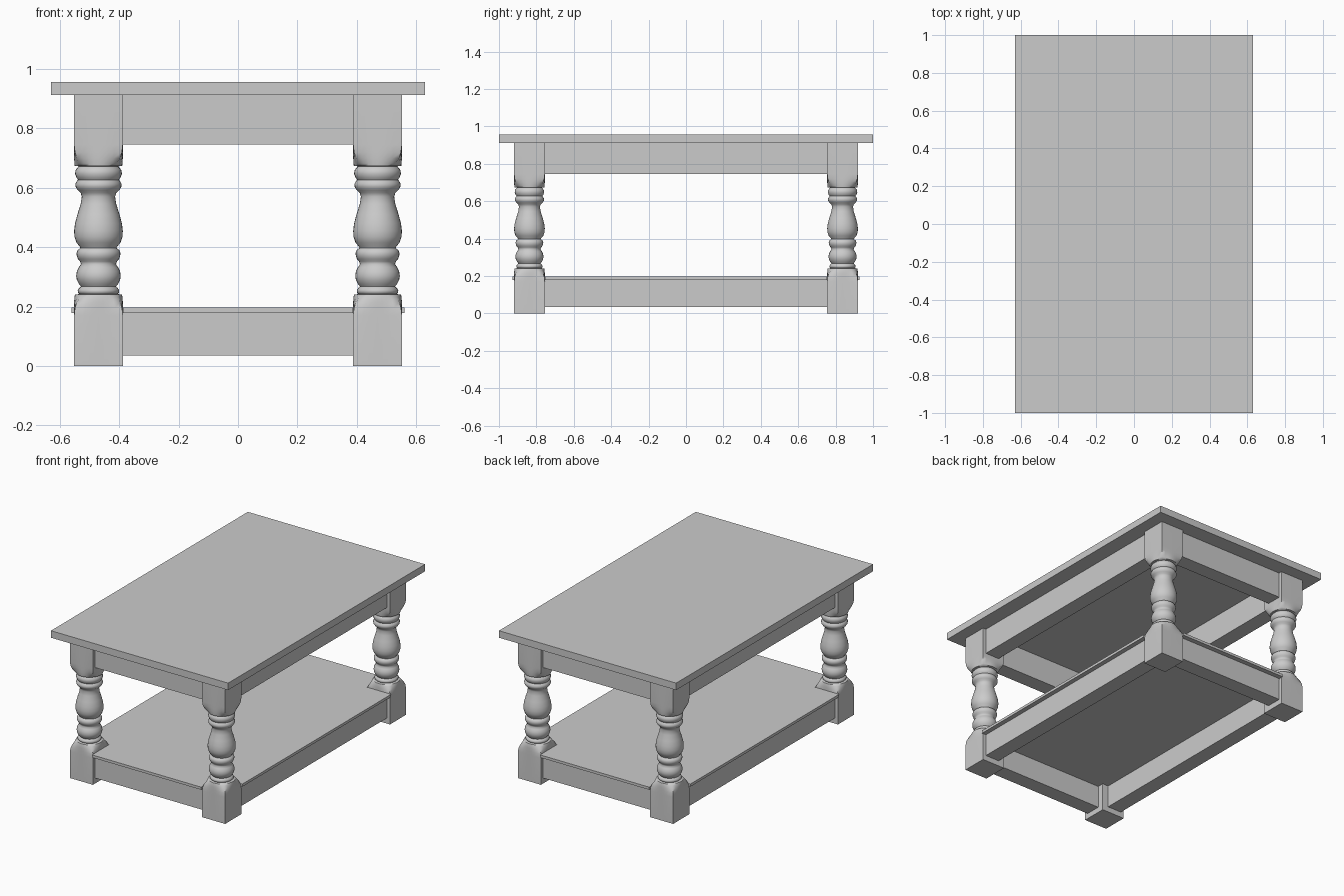
import bpy, bmesh
from math import cos, sin, tau

if "Cube" in bpy.data.objects:
    bpy.data.objects.remove(bpy.data.objects["Cube"])

LEG_X, LEG_Y, HALF = 0.47, 0.837, 0.082


def finish(name, bm):
    bmesh.ops.recalc_face_normals(bm, faces=bm.faces)
    mesh = bpy.data.meshes.new(name)
    bm.to_mesh(mesh)
    bm.free()
    obj = bpy.data.objects.new(name, mesh)
    bpy.context.collection.objects.link(obj)
    return obj


def prism(name, outline, z0, z1):
    bm = bmesh.new()
    face = bm.faces.new([bm.verts.new((x, y, z0)) for x, y in outline])
    new = bmesh.ops.extrude_face_region(bm, geom=[face], use_keep_orig=True)
    for v in new["geom"]:
        if isinstance(v, bmesh.types.BMVert):
            v.co.z = z1
    return finish(name, bm)


def box(name, x0, x1, y0, y1, z0, z1):
    return prism(name, [(x0, y0), (x1, y0), (x1, y1), (x0, y1)], z0, z1)


# Leg profile: height, half width, squareness (1 = square block, 0 = round)
PROFILE = [
    (0.0, .082, 1), (.17, .082, 1), (.195, .082, .88), (.215, .082, .6),
    (.232, .081, .2), (.24, .079, 0), (.242, .064, 0),
    (.247, .069, 0), (.254, .070, 0), (.261, .066, 0), (.267, .059, 0),
    (.276, .066, 0), (.29, .073, 0), (.303, .075, 0), (.318, .073, 0),
    (.332, .066, 0), (.343, .059, 0), (.352, .062, 0), (.36, .069, 0),
    (.37, .073, 0), (.38, .074, 0), (.39, .070, 0), (.397, .061, 0),
    (.402, .063, 0), (.415, .074, 0), (.435, .081, 0), (.455, .082, 0),
    (.48, .079, 0), (.51, .071, 0), (.545, .060, 0), (.57, .056, 0),
    (.583, .060, 0), (.592, .070, 0), (.603, .077, 0), (.613, .078, 0),
    (.622, .073, 0), (.627, .069, 0), (.634, .074, 0), (.647, .079, 0),
    (.66, .077, 0), (.668, .070, 0), (.672, .066, 0),
    (.674, .080, 0), (.682, .081, .2), (.70, .082, .6), (.72, .082, .88),
    (.745, .082, 1), (.913, .082, 1)]
SIDES = 32


def leg(name, cx, cy):
    bm = bmesh.new()
    rings = []
    for z, r, square in PROFILE:
        ring = []
        for i in range(SIDES):
            c, s = cos(tau * i / SIDES), sin(tau * i / SIDES)
            k = r * (1 - square + square / max(abs(c), abs(s)))
            ring.append(bm.verts.new((cx + k * c, cy + k * s, z)))
        rings.append(ring)
    for a, b in zip(rings, rings[1:]):
        for i in range(SIDES):
            j = (i + 1) % SIDES
            bm.faces.new((a[i], a[j], b[j], b[i]))
    bm.faces.new(rings[-1])
    bm.faces.new(rings[0])
    obj = finish(name, bm)
    bpy.ops.object.select_all(action='DESELECT')
    obj.select_set(True)
    bpy.context.view_layer.objects.active = obj
    bpy.ops.object.shade_smooth_by_angle(angle=0.9)


# Four turned legs
for sx, side in ((-1, "left"), (1, "right")):
    for sy, end in ((-1, "front"), (1, "back")):
        leg(f"{end}_{side}_leg", sx * LEG_X, sy * LEG_Y)

# Table top
box("table_top", -.63, .63, -1, 1, .912, .957)

# Upper aprons and lower rails between the legs
IN_X, IN_Y = LEG_X - HALF, LEG_Y - HALF
OUT_X, OUT_Y, THICK, TUCK = .53, .897, .1, .02
for part, z0, z1 in (("apron", .745, .912), ("rail", .035, .179)):
    for s, end, side in ((-1, "front", "left"), (1, "back", "right")):
        y0, y1 = sorted((s * OUT_Y, s * (OUT_Y - THICK)))
        box(f"{end}_{part}", -IN_X - TUCK, IN_X + TUCK, y0, y1, z0, z1)
        x0, x1 = sorted((s * OUT_X, s * (OUT_X - THICK)))
        box(f"{side}_{part}", x0, x1, -IN_Y - TUCK, IN_Y + TUCK, z0, z1)

# Lower shelf, notched around the legs
SX, SY = .56, .928
quarter = [(SX, IN_Y), (IN_X, IN_Y), (IN_X, SY)]
half = quarter + [(-x, y) for x, y in reversed(quarter)]
prism("lower_shelf", half + [(x, -y) for x, y in reversed(half)], .179, .196)
